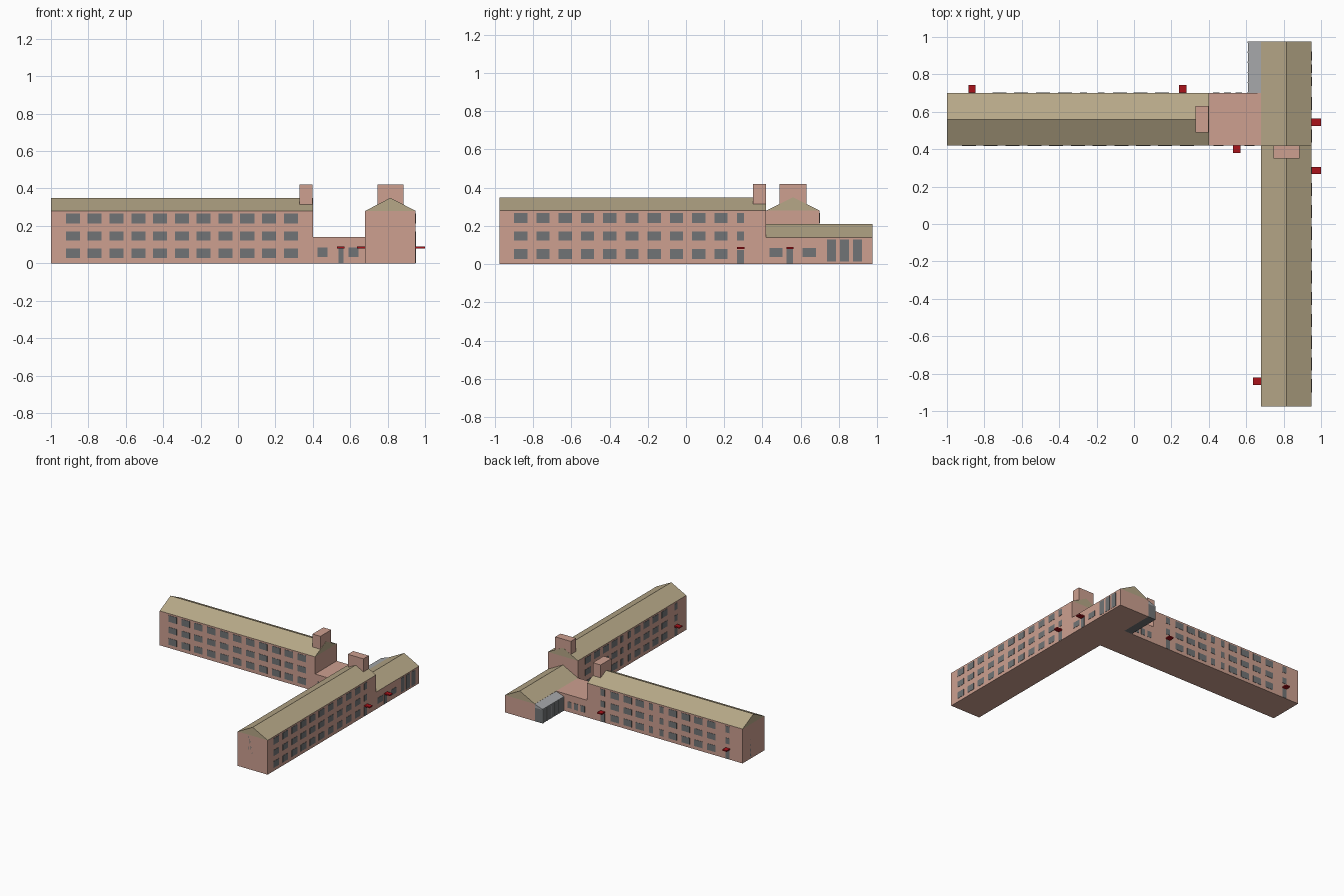
import bpy, bmesh

if "Cube" in bpy.data.objects:
    bpy.data.objects.remove(bpy.data.objects["Cube"])


def material(name, rgb):
    m = bpy.data.materials.new(name)
    m.diffuse_color = (*rgb, 1)
    m.use_nodes = True
    m.node_tree.nodes["Principled BSDF"].inputs["Base Color"].default_value = m.diffuse_color
    return m


WALL = material("pink brick", (0.61, 0.35, 0.28))
ROOF = material("tan roof", (0.47, 0.39, 0.245))
GLASS = material("grey glass", (0.165, 0.175, 0.18))
RED = material("red canopy", (0.40, 0.006, 0.01))
PANE = material("light glass roof", (0.38, 0.39, 0.40))


def finish(name, bm, *mats):
    bmesh.ops.recalc_face_normals(bm, faces=bm.faces)
    me = bpy.data.meshes.new(name)
    bm.to_mesh(me)
    bm.free()
    for m in mats:
        me.materials.append(m)
    ob = bpy.data.objects.new(name, me)
    bpy.context.collection.objects.link(ob)
    return ob


def add_box(bm, x, y, z):
    r = bmesh.ops.create_cube(bm, size=1)
    for v in r["verts"]:
        v.co = [a[0] + (c + 0.5) * (a[1] - a[0]) for a, c in zip((x, y, z), v.co)]


def box(name, x, y, z, mat):
    bm = bmesh.new()
    add_box(bm, x, y, z)
    return finish(name, bm, mat)


def prism(name, axis, profile, span, mat):
    """Extrude a (side, height) profile along the x or y axis."""
    bm = bmesh.new()
    place = (lambda s, h, t: (t, s, h)) if axis == "x" else (lambda s, h, t: (s, t, h))
    f = bm.faces.new([bm.verts.new(place(s, h, span[0])) for s, h in profile])
    r = bmesh.ops.extrude_face_region(bm, geom=[f])
    for v in r["geom"]:
        if isinstance(v, bmesh.types.BMVert):
            v.co["xy".index(axis)] = span[1]
    return finish(name, bm, mat)


def wing(name, axis, side, span, eave, rise):
    """Long brick block with a gabled roof."""
    a, b = side
    x, y = (span, side) if axis == "x" else (side, span)
    box(name + "_walls", x, y, (0, eave), WALL)
    prism(name + "_roof", axis, [(a, eave), (b, eave), ((a + b) / 2, eave + rise)], span, ROOF)


def plates(name, axis, at, rects, mat=GLASS):
    """Thin window plates on the wall lying at one value of an axis."""
    bm = bmesh.new()
    for lo, hi, z0, z1 in rects:
        t = (at - 0.002, at + 0.002)
        if axis == "x":
            add_box(bm, t, (lo, hi), (z0, z1))
        else:
            add_box(bm, (lo, hi), t, (z0, z1))
    return finish(name, bm, mat)


FLOORS = ((0.027, 0.08), (0.123, 0.171), (0.214, 0.267))
WIDE, SLIM = 0.075, 0.036


def columns(centres, width, floors=FLOORS):
    return [(c - width / 2, c + width / 2, *f) for c in centres for f in floors]


def stair(c):
    """Narrow stair windows above a door."""
    return columns([c], SLIM, ((0.002, 0.075),) + FLOORS[1:])


# Main masses
wing("west_wing", "x", (0.42, 0.70), (-1, 0.40), 0.28, 0.07)
wing("south_wing", "y", (0.68, 0.95), (-0.975, 0.42), 0.28, 0.07)
wing("low_hall", "y", (0.68, 0.95), (0.42, 0.975), 0.14, 0.07)
box("link_block", (0.40, 0.68), (0.42, 0.70), (0, 0.14), WALL)

# Chimney blocks at the inner wing ends
box("west_chimney", (0.328, 0.399), (0.49, 0.63), (0.27, 0.42), WALL)
box("south_chimney", (0.745, 0.885), (0.35, 0.419), (0.27, 0.42), WALL)

# Glazed lean-to beside the low hall
box("sunroom_body", (0.61, 0.68), (0.70, 0.975), (0, 0.11), GLASS)
prism("sunroom_roof", "y", [(0.61, 0.11), (0.68, 0.11), (0.68, 0.139), (0.61, 0.115)],
      (0.70, 0.975), PANE)
plates("sunroom_mullions", "x", 0.61,
       [(0.70 + i * 0.0537, 0.7065 + i * 0.0537, 0, 0.11) for i in range(6)], PANE)

# Windows of the west wing
plates("west_wing_front_windows", "y", 0.42,
       columns([-0.8825 + 0.1165 * i for i in range(11)], WIDE))
back_wide = [-0.72, -0.603, -0.487, -0.37, -0.075, 0.035, 0.15]
plates("west_wing_back_windows", "y", 0.70,
       columns(back_wide, WIDE) + columns([-0.27, -0.175], SLIM)
       + stair(-0.866) + stair(0.26))
plates("west_wing_end_window", "x", -1 + 0.002, [(0.515, 0.605, 0.02, 0.27)])

# Windows of the south wing
plates("south_wing_east_windows", "x", 0.95,
       columns([-0.865 + 0.1165 * i for i in range(10)], WIDE - 0.005) + stair(0.285))
plates("south_wing_west_windows", "x", 0.68,
       columns([y + 0.026 for y in back_wide] + [0.29], WIDE)
       + columns([-0.244, -0.149], SLIM) + stair(-0.84))
plates("south_wing_end_window", "y", -0.975 + 0.002, [(0.773, 0.857, 0.02, 0.27)])

# Windows and doors of the low parts
plates("low_hall_windows", "x", 0.95,
       [(0.437, 0.505, 0.037, 0.084), (0.525, 0.56, 0.002, 0.085), (0.61, 0.68, 0.037, 0.084)]
       + columns([0.762, 0.83, 0.898], 0.048, ((0.015, 0.13),)))
plates("link_front_windows", "y", 0.42,
       [(0.425, 0.478, 0.033, 0.085), (0.536, 0.565, 0.002, 0.08), (0.59, 0.643, 0.033, 0.085)])
plates("link_back_windows", "y", 0.70, columns([0.44, 0.50, 0.56], 0.036, ((0.033, 0.085),)))

# Red door canopies: x range, y range
for i, (x, y) in enumerate([((-0.886, -0.848), (0.70, 0.743)), ((0.24, 0.28), (0.70, 0.743)),
                            ((0.53, 0.57), (0.38, 0.42)), ((0.95, 1.0), (0.525, 0.563)),
                            ((0.95, 1.0), (0.267, 0.305)), ((0.635, 0.68), (-0.86, -0.82))]):
    box(f"door_canopy_{i + 1}", x, y, (0.08, 0.09), RED)
